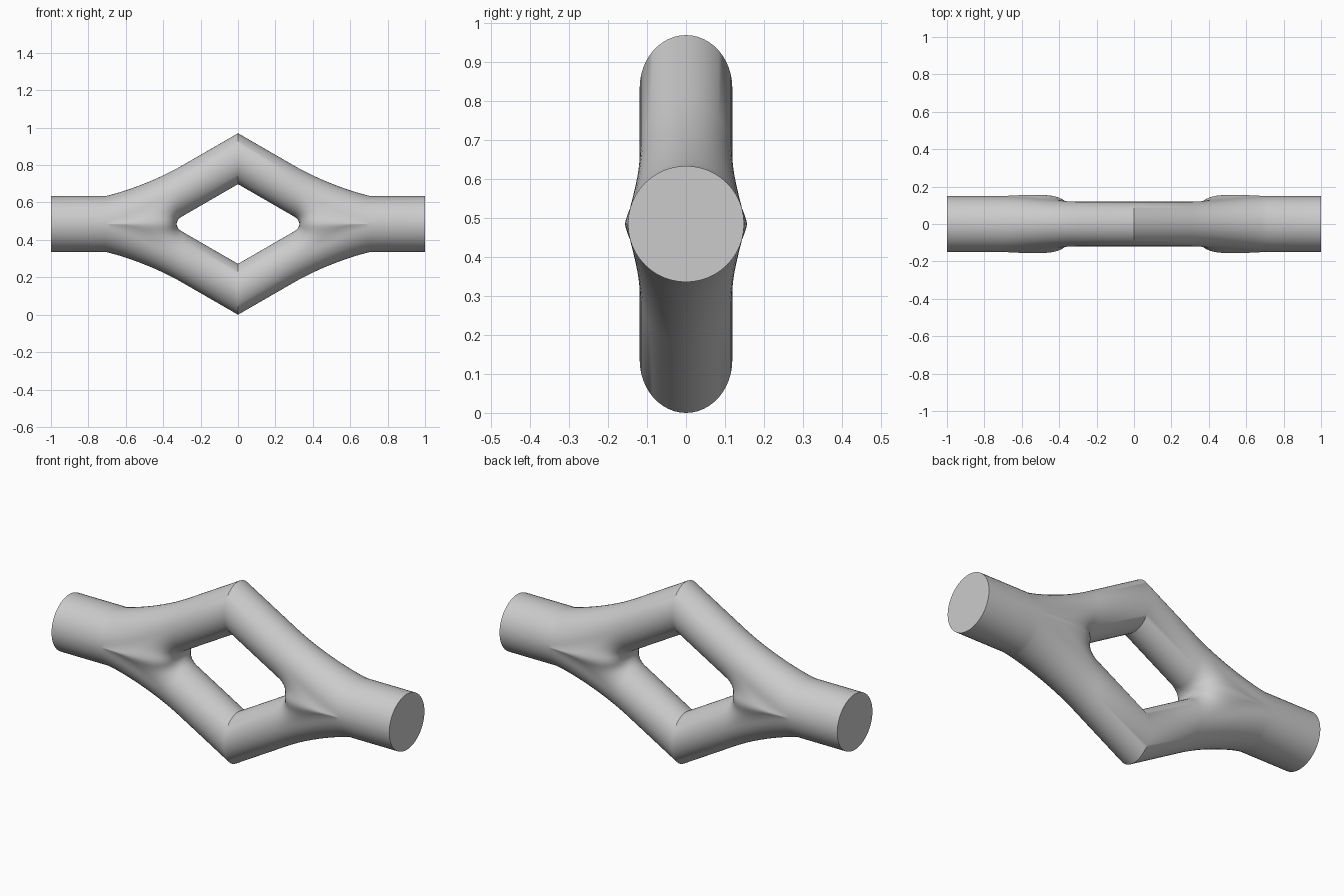
import bpy, bmesh
from math import cos, sin, pi, radians
from mathutils import Vector
from mathutils.geometry import interpolate_bezier

cube = bpy.data.objects.get("Cube")
if cube:
    bpy.data.objects.remove(cube, do_unlink=True)

SIDES = 48              # sides around a tube
STEPS = 14              # rings in the blended joint
MID_Z = 0.485
BRANCH_R, TRUNK_R = 0.119, 0.149
SLOPE = 0.577           # branches lean thirty degrees
PEAK = 0.349            # branch axis height above the middle, at x = 0
JOINT_X, TRUNK_X = 0.3, 0.71

grey = bpy.data.materials.new("plain grey")
grey.use_nodes = True
colour = (0.6, 0.6, 0.6, 1)
grey.diffuse_color = colour
grey.node_tree.nodes["Principled BSDF"].inputs["Base Color"].default_value = colour

# Seam where the upper and lower branches meet, from the crotch to the trunk side
half = SIDES // 2
quarter = SIDES // 4
seam = interpolate_bezier(Vector((0.328, 0, 0)), Vector((0.328, 0.17, 0)),
                          Vector((0.42, 0.165, 0)), Vector((TRUNK_X, TRUNK_R, 0)),
                          quarter + 1)


def branch_point(x, j):
    """Point on the upper branch, cut by an upright plane."""
    a = 2 * pi * j / SIDES
    return Vector((x, BRANCH_R * cos(a), PEAK - SLOPE * x + 0.136 * sin(a)))


def joint_end(j):
    """End point and direction of the joint surface for one side."""
    a = 2 * pi * j / SIDES
    if 0 < j < half:
        return (Vector((TRUNK_X, TRUNK_R * cos(a), TRUNK_R * sin(a))),
                Vector((0.8, 0, -0.18 * sin(a))))
    k = abs(j - 3 * quarter) if j else quarter
    flip = 1 if cos(a) > 0 else -1
    p = seam[k]
    tangent = (seam[min(k + 1, quarter)] - seam[max(k - 1, 0)]).normalized()
    t = k / quarter
    d = (tangent * t + Vector((0, 0, t - 1))).normalized()
    return Vector((p.x, p.y * flip, 0)), Vector((d.x, d.y * flip, d.z))


def joint_point(s, j):
    start = branch_point(JOINT_X, j)
    end, end_dir = joint_end(j)
    start_dir = Vector((1, 0, -SLOPE)).normalized()
    reach = (end - start).length
    return (start * (2 * s**3 - 3 * s**2 + 1) + end * (3 * s**2 - 2 * s**3)
            + start_dir * reach * (s**3 - 2 * s**2 + s)
            + end_dir * reach * (s**3 - s**2))


bm = bmesh.new()


def add_ring(points):
    return [bm.verts.new(p) for p in points]


def bridge(a, b, closed):
    n = len(a)
    for i in range(n if closed else n - 1):
        k = (i + 1) % n
        bm.faces.new((a[i], a[k], b[k], b[i]))


# Upper branch and its joint
rings = [add_ring(branch_point(x, j) for j in range(SIDES)) for x in (0, JOINT_X)]
for i in range(1, STEPS + 1):
    rings.append(add_ring(joint_point(i / STEPS, j) for j in range(SIDES)))
for a, b in zip(rings, rings[1:]):
    bridge(a, b, True)

# Upper half of the trunk with its flat end
rim = rings[-1][:half + 1]
tip = add_ring(Vector((1, v.co.y, v.co.z)) for v in rim)
bridge(rim, tip, False)
bm.faces.new(tip)

mesh = bpy.data.meshes.new("forked_link")
bm.to_mesh(mesh)
bm.free()
mesh.materials.append(grey)
link = bpy.data.objects.new("forked_link", mesh)
link.location.z = MID_Z
bpy.context.collection.objects.link(link)
bpy.context.view_layer.objects.active = link
link.select_set(True)

# Mirror the quarter to the other side and downwards
mirror = link.modifiers.new("mirror", 'MIRROR')
mirror.use_axis = (True, False, True)
mirror.merge_threshold = 0.0005
bpy.ops.object.modifier_apply(modifier=mirror.name)

bm = bmesh.new()
bm.from_mesh(mesh)
bmesh.ops.recalc_face_normals(bm, faces=bm.faces)
bm.to_mesh(mesh)
bm.free()
bpy.ops.object.shade_smooth_by_angle(angle=radians(35))
